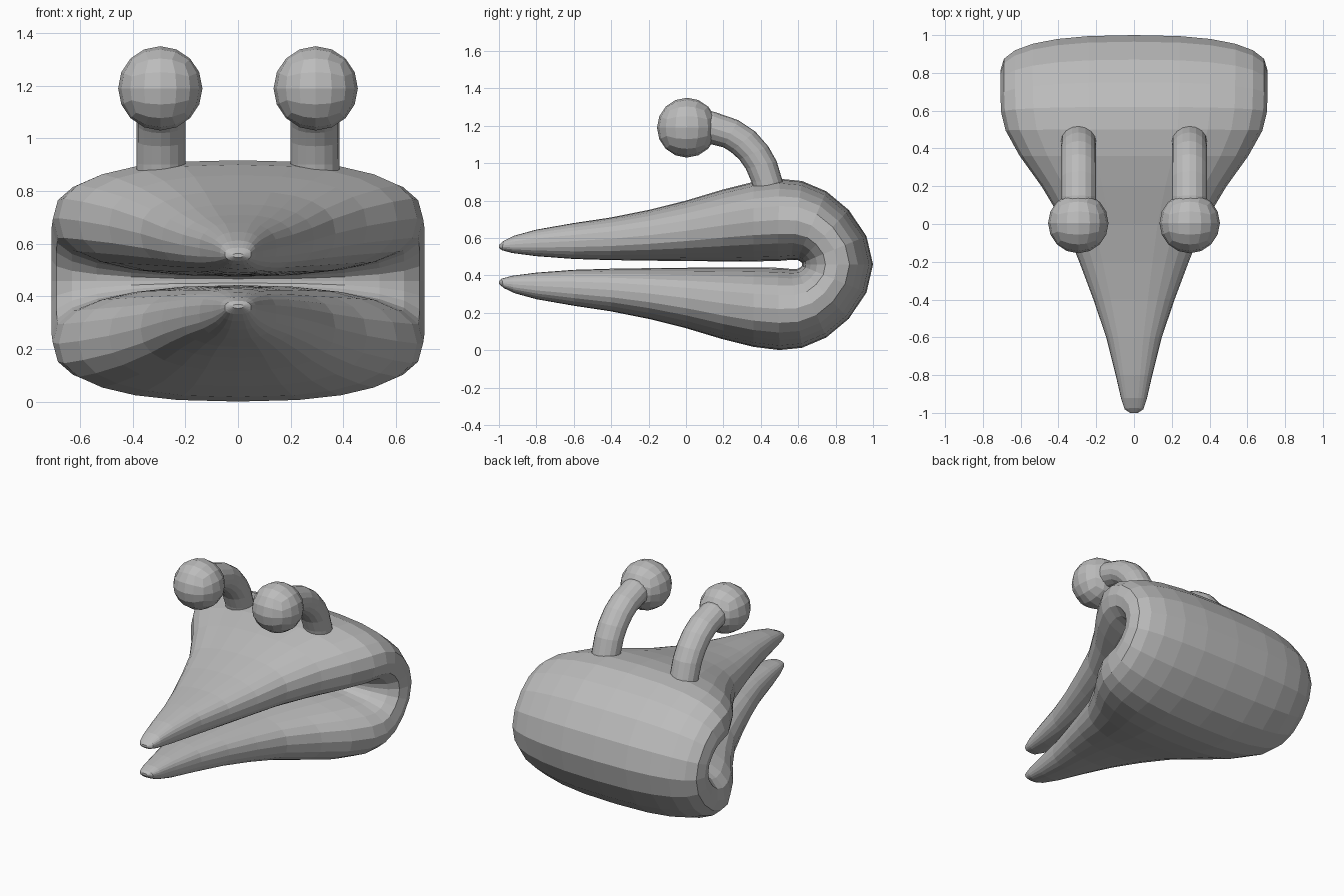
import bpy, bmesh, math
from mathutils import Vector

if "Cube" in bpy.data.objects:
    bpy.data.objects.remove(bpy.data.objects["Cube"], do_unlink=True)

grey = bpy.data.materials.new("plain grey")
grey.use_nodes = True
grey.diffuse_color = (0.5, 0.5, 0.5, 1)
grey.node_tree.nodes["Principled BSDF"].inputs["Base Color"].default_value = grey.diffuse_color


def finish(name, bm):
    bmesh.ops.recalc_face_normals(bm, faces=bm.faces)
    mesh = bpy.data.meshes.new(name)
    bm.to_mesh(mesh)
    bm.free()
    mesh.materials.append(grey)
    obj = bpy.data.objects.new(name, mesh)
    bpy.context.scene.collection.objects.link(obj)
    return obj


def loft(name, stations, sides, power, x=0.0):
    """Skin rounded sections; each is outer (y, z), inner (y, z) and half width."""
    bm = bmesh.new()
    rings = []
    for yo, zo, yi, zi, w in stations:
        outer, inner = Vector((x, yo, zo)), Vector((x, yi, zi))
        mid, up = (outer + inner) / 2, (outer - inner) / 2
        ring = []
        for i in range(sides):
            a = math.tau * i / sides
            c, s = math.cos(a), math.sin(a)
            px = math.copysign(abs(c) ** (2 / power), c)
            pt = math.copysign(abs(s) ** (2 / power), s)
            ring.append(bm.verts.new(mid + up * pt + Vector((w * px, 0, 0))))
        rings.append(ring)
    for a, b in zip(rings, rings[1:]):
        for i in range(sides):
            j = (i + 1) % sides
            bm.faces.new((a[i], a[j], b[j], b[i]))
    bm.faces.new(rings[0])
    bm.faces.new(rings[-1])
    return finish(name, bm)


# Folded head: upper jaw from tip to back, then mirrored for the lower jaw
MID_Z = 0.459
upper = [
    (-1.0, .563, -1.0, .548, .02),
    (-.975, .585, -.985, .535, .05),
    (-.92, .612, -.93, .52, .068),
    (-.8, .645, -.8, .503, .097),
    (-.6, .68, -.6, .488, .147),
    (-.4, .71, -.4, .482, .215),
    (-.2, .75, -.2, .479, .29),
    (0, .80, 0, .477, .37),
    (.2, .86, .2, .475, .49),
    (.36, .90, .36, .475, .605),
    (.5, .917, .49, .477, .68),
    (.62, .905, .56, .483, .703),
    (.75, .85, .595, .483, .707),
    (.87, .75, .61, .475, .708),
    (.965, .61, .62, .467, .708),
]
lower = [(yo, 2 * MID_Z - zo, yi, 2 * MID_Z - zi, w) for yo, zo, yi, zi, w in reversed(upper)]
loft("folded_head", upper + [(1.0, MID_Z, .62, MID_Z, .708)] + lower, 24, 2.5)

# Curved stalks carrying the round eyes
stalk = [
    (.54, .82, .37, .82, .093),
    (.515, .91, .35, .90, .093),
    (.485, 1.01, .32, .97, .093),
    (.44, 1.09, .285, 1.02, .093),
    (.37, 1.17, .24, 1.06, .093),
    (.28, 1.23, .20, 1.085, .093),
    (.15, 1.275, .14, 1.10, .093),
    (.05, 1.28, .04, 1.11, .093),
]
for side, sx in (("left", 1), ("right", -1)):
    loft(side + "_eye_stalk", stalk, 16, 2, sx * .293)
    bm = bmesh.new()
    bmesh.ops.create_cube(bm, size=2)
    bmesh.ops.subdivide_edges(bm, edges=bm.edges[:], cuts=3, use_grid_fill=True)
    for v in bm.verts:
        # even out the grid before rounding it into a ball
        v.co = Vector([math.tan(c * math.pi / 4) for c in v.co]).normalized() * .16
    eye = finish(side + "_eye", bm)
    eye.location = (sx * .295, .005, 1.19)
